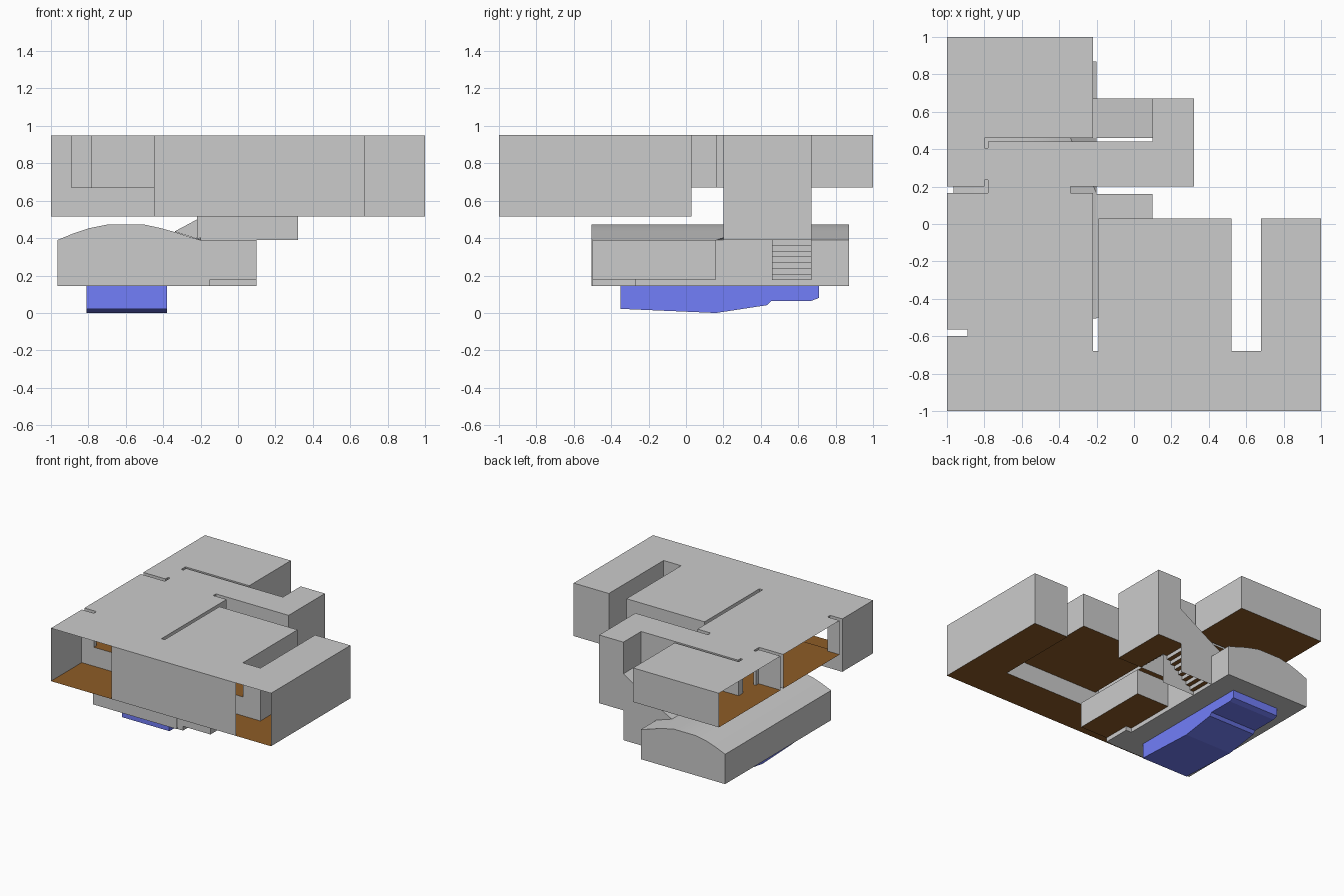
import bpy, bmesh

if "Cube" in bpy.data.objects:
    bpy.data.objects.remove(bpy.data.objects["Cube"])

def material(name, rgb):
    m = bpy.data.materials.new(name)
    m.diffuse_color = (*rgb, 1)
    m.use_nodes = True
    m.node_tree.nodes["Principled BSDF"].inputs["Base Color"].default_value = m.diffuse_color
    return m

WOOD = material("brown_floor", (.27, .107, .02))
TILE = material("blue_tile", (.17, .21, .95))

def mesh_object(name, polys, mat=None):
    """Object made of loose 3D polygons, welded together."""
    bm = bmesh.new()
    for p in polys:
        bm.faces.new([bm.verts.new(v) for v in p])
    bmesh.ops.remove_doubles(bm, verts=bm.verts, dist=1e-5)
    me = bpy.data.meshes.new(name)
    bm.to_mesh(me)
    bm.free()
    ob = bpy.data.objects.new(name, me)
    bpy.context.collection.objects.link(ob)
    if mat:
        me.materials.append(mat)
    return ob

def flat(outline, z):
    return [(x, y, z) for x, y in outline]

def rect(x0, x1, y0, y1):
    return [(x0, y0), (x1, y0), (x1, y1), (x0, y1)]

def walls(path, z0, z1):
    return [[(*a, z0), (*b, z0), (*b, z1), (*a, z1)] for a, b in zip(path, path[1:])]

def strip(profile, y0, y1):
    """Sweep an x-z profile along y."""
    return [[(a[0], y0, a[1]), (b[0], y0, b[1]), (b[0], y1, b[1]), (a[0], y1, a[1])]
            for a, b in zip(profile, profile[1:])]

# heights
TOP, UP, MID, LAND, LOW = .95, .67, .515, .39, .145

# upper storey outline, with the thin slots between rooms as notches
P = [(-1, -1), (1, -1), (1, .03), (.68, .03), (.68, -.68), (.52, -.68), (.52, .03),
     (-.19, .03), (-.19, -.68), (-.22, -.68), (-.22, .165), (-.34, .165), (-.34, .2),
     (.32, .2), (.32, .67), (.1, .67), (.1, .44), (-.78, .44), (-.78, .405), (-.8, .405),
     (-.8, .46), (-.22, .46), (-.22, 1), (-1, 1), (-1, .2), (-.8, .2), (-.8, .235),
     (-.78, .235), (-.78, .165), (-1, .165), (-1, -.565), (-.89, -.565), (-.89, -.6), (-1, -.6)]
S, A, B = (-.22, -.6), (-.22, .2), (-.22, .44)   # step corner, stair head corners

mesh_object("upper_ceiling", [flat(P, TOP)])
mesh_object("front_floor", [flat(P[:5] + [P[9], S, P[33]], MID)], WOOD)
mesh_object("raised_floor", [flat([S] + P[10:13] + [A, B] + P[17:33], UP),
                             flat(rect(-.19, .52, -.68, .03), UP)], WOOD)

# outer walls by floor height; the left side and two front bays stay open
mesh_object("front_room_walls",
            walls(P[1:6], MID, TOP) + walls([P[8], P[9], S], MID, TOP)
            + walls([P[32], P[33], P[0]], MID, TOP) + walls([(-.45, -1), (.68, -1)], MID, TOP))
mesh_object("raised_room_walls",
            walls(P[5:9], UP, TOP) + walls([S] + P[10:13] + [A], UP, TOP)
            + walls([B] + P[17:24], UP, TOP) + walls(P[24:30], UP, TOP)
            + walls(P[30:33], UP, TOP))
mesh_object("floor_steps", walls([(-.89, -.6), S], MID, UP)
            + walls([(-.19, -.68), (.52, -.68)], MID, UP))

# stair tower with landing
mesh_object("stair_tower_walls", walls([A] + P[13:16], LAND, TOP)
            + walls([P[15], P[16]], .69, TOP) + walls([P[16], B], LAND, TOP)
            + walls([A, B], LAND, UP))
mesh_object("stair_landing", [flat(rect(.1, .32, .2, .67), LAND)], WOOD)

def stairs(name, xa, za, xb, zb, y0, y1, n):
    """Zigzag flight rising from (xa, za) to (xb, zb): grey risers, brown treads."""
    dx, dz = (xb - xa) / n, (zb - za) / n
    risers, treads = [], []
    for i in range(n):
        x, z = xa + i * dx, za + i * dz
        risers += strip([(x, z), (x, z + dz)], y0, y1)
        treads += strip([(x, z + dz), (x + dx, z + dz)], y0, y1)
    mesh_object(name + "_risers", risers)
    mesh_object(name + "_treads", treads, WOOD)

stairs("lower_stairs", -.2, LOW, .1, LAND, .46, .67, 8)
stairs("upper_stairs", .1, LAND, -.22, UP, .2, .44, 9)

# lower flight enclosure with sloping ceiling
side = [(-.2, LOW), (.1, LOW), (.1, .69), (-.2, .51)]
mesh_object("lower_stair_walls", [[(x, y, z) for x, z in side] for y in (.46, .67)])
mesh_object("lower_stair_ceiling", strip([(-.2, .51), (.1, .69)], .46, .67))

# flared ceiling between the vault and the stairs
q = [(-.34, .46, .435), (-.34, .67, .435), (-.2, .67, .51), (-.2, .46, .51)]
mesh_object("stair_flare", [q, [q[0], q[3], (-.2, .165, .39)],
                            [q[1], q[2], (-.2, .67, .39)]])

# pool hall: vaulted roof, gable ends, walls
X0, X1, Y0, Y1 = -.965, -.2, -.505, .87
vault = [(X0, .39), (-.88, .425), (-.8, .452), (-.7, .472), (-.5, .472), (-.42, .455),
         (-.34, .433), (-.27, .41), (X1, .39)]
ob = mesh_object("vaulted_ceiling", strip(vault, Y0, Y1))
for f in ob.data.polygons:
    f.use_smooth = True
gable = [(X0, LOW)] + vault + [(X1, LOW)]
mesh_object("hall_walls", [[(x, y, z) for x, z in gable] for y in (Y0, Y1)]
            + walls([(X0, Y0), (X0, Y1)], LOW, LAND)
            + walls([(X1, -.27), (X1, .46)], LOW, LAND)
            + walls([(X1, .67), (X1, Y1)], LOW, LAND))

# hall floor around the pool opening
px0, px1, py0, py1 = -.81, -.38, -.35, .71
mesh_object("hall_floor", [flat(r, LOW) for r in (
    rect(X0, X1, Y0, py0), rect(X0, X1, py1, Y1),
    rect(X0, px0, py0, py1), rect(px1, X1, py0, py1))])

# pool basin with a deep end and a shallow end
basin = [(py0, LOW), (py0, .022), (.16, 0), (.435, .042), (.455, .065),
         (.67, .065), (py1, .08), (py1, LOW)]
mesh_object("pool_basin",
            [[(x, y, z) for y, z in basin] for x in (px0, px1)]
            + [[(px0, *a), (px1, *a), (px1, *b), (px0, *b)] for a, b in zip(basin, basin[1:])],
            TILE)

# low side room next to the hall, with an entry step
mesh_object("side_room_walls", walls([(X1, -.5), (.1, -.5), (.1, .16), (X1, .16)], .18, LAND))
mesh_object("side_room_ceiling", [flat(rect(X1, .1, -.5, .16), LAND)])
mesh_object("side_room_floor", [flat([(-.15, -.5), (.1, -.5), (.1, .16), (X1, .16),
                                      (X1, -.27), (-.15, -.27)], .18)], WOOD)
mesh_object("entry_step", [flat(rect(X1, -.15, -.5, -.27), LOW)]
            + walls([(X1, -.5), (-.15, -.5), (-.15, -.27), (X1, -.27)], LOW, .18))
